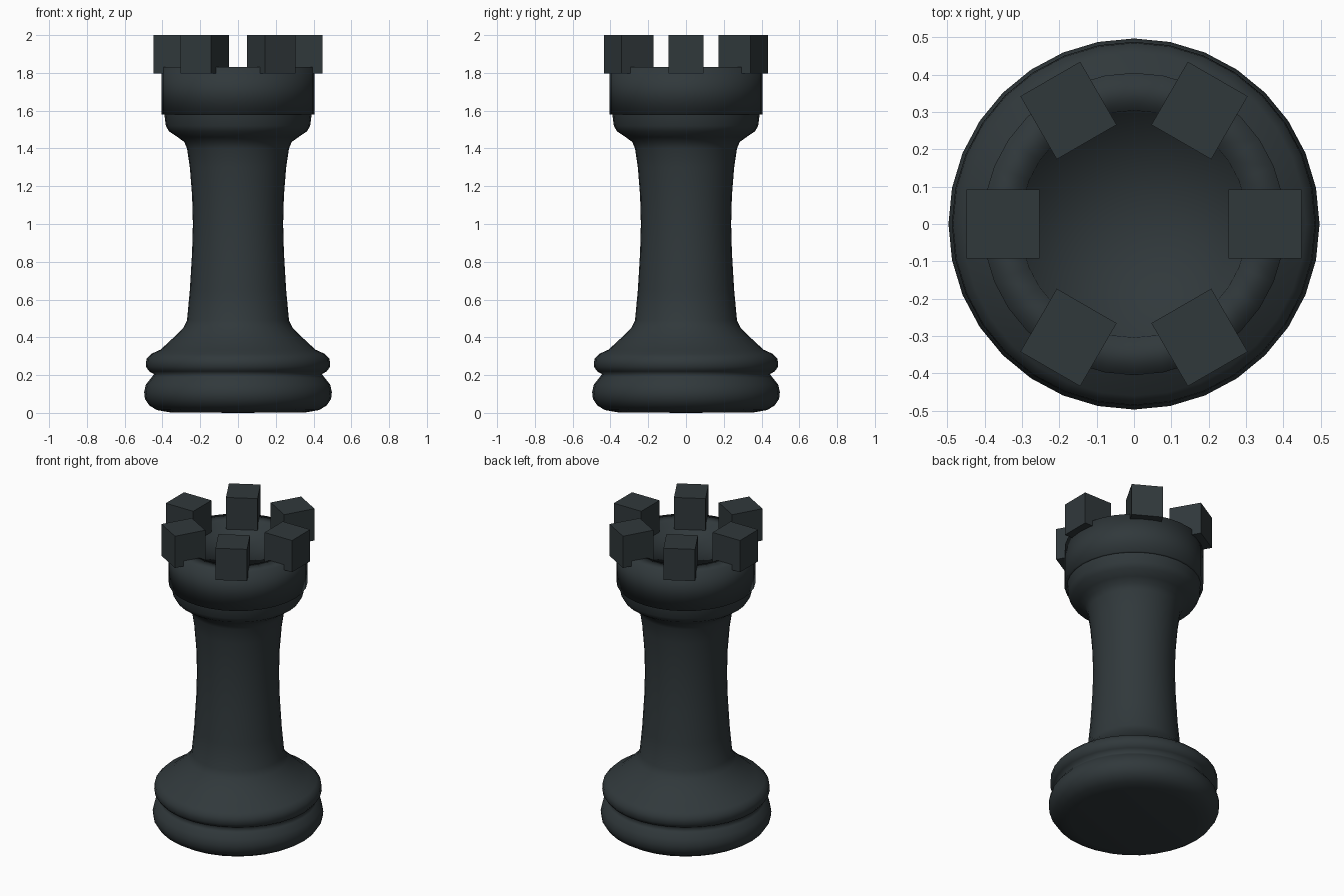
import bpy, bmesh
from math import cos, sin, pi
from mathutils import Matrix

if "Cube" in bpy.data.objects:
    bpy.data.objects.remove(bpy.data.objects["Cube"])

SIDES = 32

mat = bpy.data.materials.new("dark_slate")
mat.diffuse_color = (0.03, 0.04, 0.044, 1)
mat.use_nodes = True
mat.node_tree.nodes["Principled BSDF"].inputs["Base Color"].default_value = mat.diffuse_color


def finish(name, bm, smooth):
    bmesh.ops.recalc_face_normals(bm, faces=bm.faces)
    for f in bm.faces:
        f.smooth = smooth
    me = bpy.data.meshes.new(name)
    bm.to_mesh(me)
    bm.free()
    me.materials.append(mat)
    ob = bpy.data.objects.new(name, me)
    bpy.context.collection.objects.link(ob)
    return ob


def lathe(name, profile):
    """Revolve (radius, z) points round the z axis; radius 0 makes a pole."""
    bm = bmesh.new()
    rings = []
    for r, z in profile:
        if r == 0:
            rings.append([bm.verts.new((0, 0, z))] * SIDES)
        else:
            rings.append([bm.verts.new((r * cos(2 * pi * i / SIDES),
                                        r * sin(2 * pi * i / SIDES), z))
                          for i in range(SIDES)])
    for a, b in zip(rings, rings[1:]):
        for i in range(SIDES):
            j = (i + 1) % SIDES
            bm.faces.new(list(dict.fromkeys((a[i], a[j], b[j], b[i]))))
    return finish(name, bm, True)


# Turned base, shaft and collar
lathe("body", [
    (0, 0.0), (0.36, 0.003), (0.43, 0.015), (0.47, 0.04), (0.493, 0.075),
    (0.497, 0.11), (0.488, 0.15), (0.46, 0.185), (0.445, 0.205),
    (0.47, 0.22), (0.488, 0.245), (0.485, 0.285), (0.46, 0.312),
    (0.41, 0.335), (0.34, 0.40), (0.29, 0.45), (0.27, 0.49),
    (0.255, 0.65), (0.243, 0.85), (0.239, 1.0), (0.243, 1.15),
    (0.255, 1.30), (0.27, 1.40), (0.285, 1.435), (0.32, 1.46),
    (0.365, 1.49), (0.382, 1.52), (0.39, 1.58)])

# Crown ring with shallow recessed floor
lathe("crown", [
    (0.385, 1.58), (0.405, 1.58), (0.405, 1.83), (0.304, 1.83),
    (0.302, 1.795), (0, 1.795)])

# Six battlement blocks round the rim
for k in range(6):
    bm = bmesh.new()
    m = (Matrix.Rotation(k * pi / 3, 4, 'Z')
         @ Matrix.Translation((0.351, 0, 1.898))
         @ Matrix.Diagonal((0.195, 0.185, 0.204, 1)))
    bmesh.ops.create_cube(bm, size=1, matrix=m)
    finish(f"battlement_{k + 1}", bm, False)
